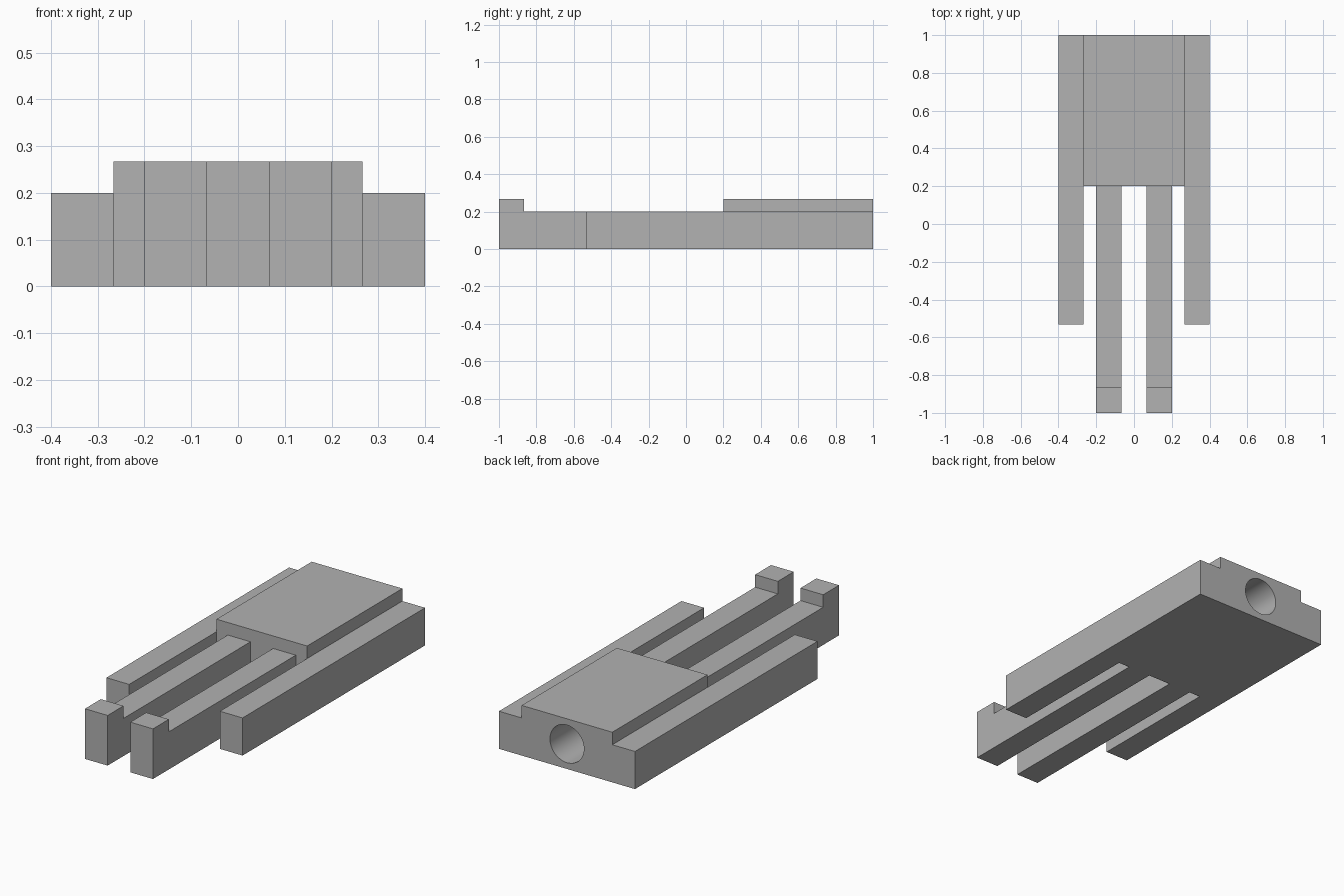
import bpy
import bmesh
import math
from mathutils import Vector

cube = bpy.data.objects.get("Cube")
if cube:
    bpy.data.objects.remove(cube, do_unlink=True)

U = 1 / 15            # design module
LOW, HIGH = 3 * U, 4 * U

grey = bpy.data.materials.new("plain_grey")
grey.use_nodes = True
grey.diffuse_color = (0.445, 0.445, 0.445, 1)
grey.node_tree.nodes["Principled BSDF"].inputs["Base Color"].default_value = grey.diffuse_color


def prism(name, profile, sweep):
    """Closed solid made by sweeping a flat profile along a vector."""
    bm = bmesh.new()
    face = bm.faces.new([bm.verts.new(p) for p in profile])
    swept = bmesh.ops.extrude_face_region(bm, geom=[face], use_keep_orig=True)
    verts = [g for g in swept["geom"] if isinstance(g, bmesh.types.BMVert)]
    bmesh.ops.translate(bm, verts=verts, vec=Vector(sweep))
    bmesh.ops.recalc_face_normals(bm, faces=bm.faces)
    mesh = bpy.data.meshes.new(name)
    bm.to_mesh(mesh)
    bm.free()
    mesh.materials.append(grey)
    obj = bpy.data.objects.new(name, mesh)
    bpy.context.collection.objects.link(obj)
    return obj


# Rear body with a raised centre
half, step = 6 * U, 4 * U
section = [(-half, 0), (half, 0), (half, LOW), (step, LOW),
           (step, HIGH), (-step, HIGH), (-step, LOW), (-half, LOW)]
body = prism("body", [(x, 0.2, z) for x, z in section], (0, 0.8, 0))

# Blind round socket in the back
depth = 10 * U
bpy.ops.mesh.primitive_cylinder_add(vertices=64, radius=0.1, depth=2 * depth,
                                    location=(0, 1, 2 * U),
                                    rotation=(math.pi / 2, 0, 0))
cutter = bpy.context.object
cutter.name = "socket_cutter"
cutter.hide_render = True
cutter.data.materials.append(grey)

bpy.ops.object.select_all(action="DESELECT")
body.select_set(True)
bpy.context.view_layer.objects.active = body
cut = body.modifiers.new("socket", "BOOLEAN")
cut.operation = "DIFFERENCE"
cut.solver = "EXACT"
cut.object = cutter
bpy.ops.object.modifier_apply(modifier=cut.name)
bpy.data.objects.remove(cutter, do_unlink=True)
bpy.ops.object.shade_smooth_by_angle(angle=math.radians(30))

# Outer rails and inner prongs with raised tips
rail = [(0.2, 0), (-8 * U, 0), (-8 * U, LOW), (0.2, LOW)]
prong = [(0.2, 0), (-1, 0), (-1, HIGH), (-13 * U, HIGH), (-13 * U, LOW), (0.2, LOW)]
for side, sign in (("left", 1), ("right", -1)):
    for part, outline, inner in (("rail", rail, 4 * U), ("prong", prong, U)):
        prism(f"{side}_{part}", [(sign * inner, y, z) for y, z in outline],
              (sign * 2 * U, 0, 0))
